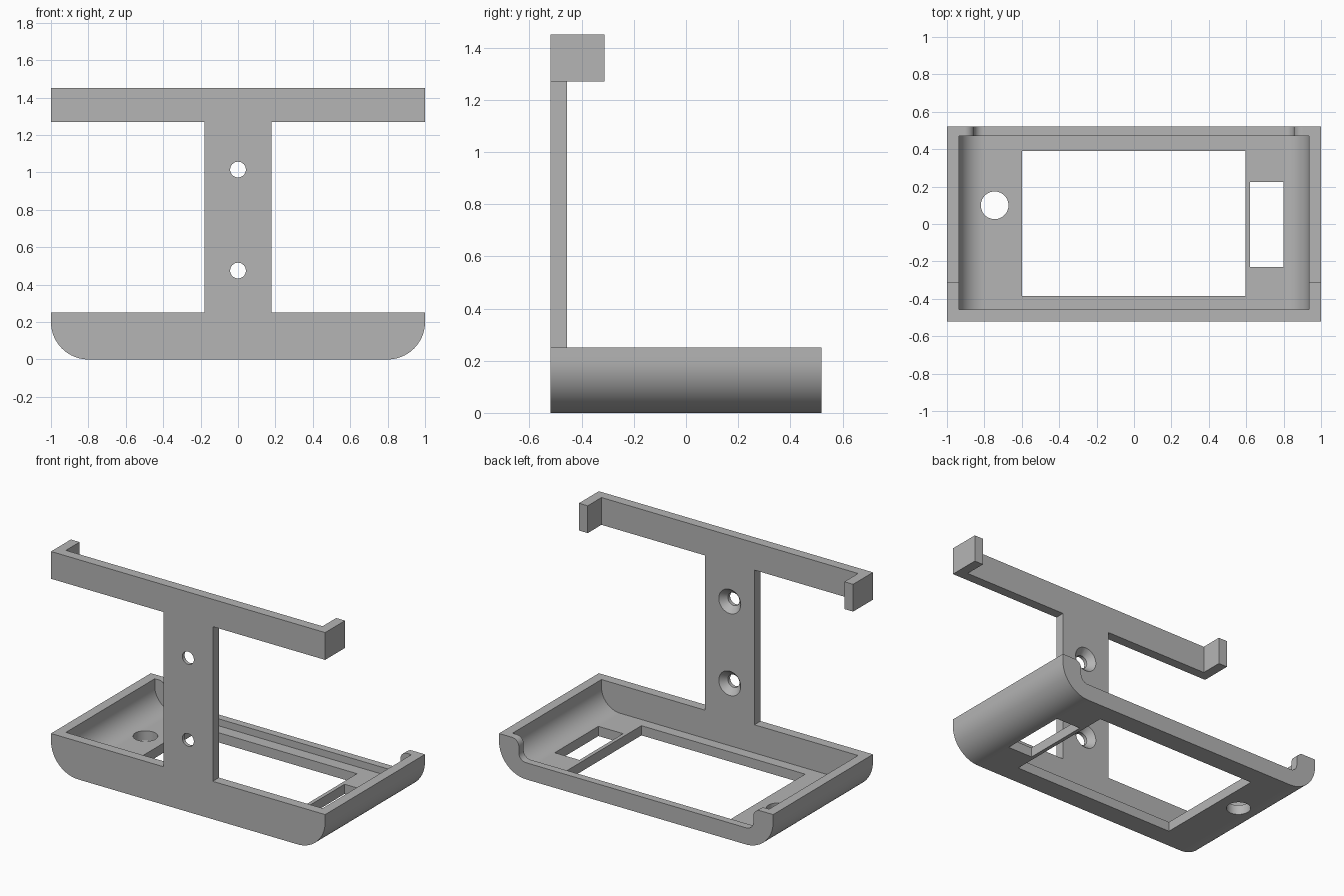
import bpy, bmesh, math

cube = bpy.data.objects.get("Cube")
if cube:
    bpy.data.objects.remove(cube, do_unlink=True)

grey = bpy.data.materials.new("plain grey")
grey.use_nodes = True
COLOUR = (0.46, 0.46, 0.46, 1)
grey.diffuse_color = COLOUR
grey.node_tree.nodes["Principled BSDF"].inputs["Base Color"].default_value = COLOUR

# Shared dimensions
FRONT, BACK = -0.52, 0.52
WALL = 0.064
RIM = 0.25
INNER_FRONT = FRONT + WALL


def arc(cx, cz, r, start, end, steps=20):
    angles = [math.radians(start + (end - start) * i / steps) for i in range(steps + 1)]
    return [(cx + r * math.cos(a), cz + r * math.sin(a)) for a in angles]


def mirrored(half):
    return half + [(-x, z) for x, z in reversed(half)]


def rect(x0, x1, y0, y1):
    return [(x0, y0), (x1, y0), (x1, y1), (x0, y1)]


def prism(name, points, axis, lo, hi):
    """Extrude a flat outline along the y or z axis."""
    place = (lambda u, v, t: (u, t, v)) if axis == "y" else (lambda u, v, t: (u, v, t))
    bm = bmesh.new()
    face = bm.faces.new([bm.verts.new(place(u, v, lo)) for u, v in points])
    top = bmesh.ops.extrude_face_region(bm, geom=[face])["geom"]
    verts = [g for g in top if isinstance(g, bmesh.types.BMVert)]
    bmesh.ops.translate(bm, verts=verts, vec=place(0, 0, hi - lo))
    bmesh.ops.recalc_face_normals(bm, faces=bm.faces)
    mesh = bpy.data.meshes.new(name)
    bm.to_mesh(mesh)
    bm.free()
    mesh.materials.append(grey)
    obj = bpy.data.objects.new(name, mesh)
    bpy.context.collection.objects.link(obj)
    return obj


def activate(obj):
    bpy.ops.object.select_all(action="DESELECT")
    obj.select_set(True)
    bpy.context.view_layer.objects.active = obj


def cut(obj, cutter):
    mod = obj.modifiers.new("cut", "BOOLEAN")
    mod.operation = "DIFFERENCE"
    mod.solver = "EXACT"
    mod.object = cutter
    activate(obj)
    bpy.ops.object.modifier_apply(modifier=mod.name)
    bpy.data.objects.remove(cutter, do_unlink=True)


def smooth(obj):
    activate(obj)
    bpy.ops.object.shade_smooth_by_angle(angle=math.radians(30))
    obj.modifiers.new("even shading", "WEIGHTED_NORMAL").keep_sharp = True


# Tray: round-bottomed shell with a hollow inside
outer = mirrored([(1, RIM)] + arc(0.8, 0.2, 0.2, 0, -90))
tray = prism("tray", outer, "y", FRONT, BACK)
hollow = mirrored([(1 - WALL, 0.4)] + arc(0.8, 0.2, 0.2 - WALL, 0, -90))
cut(tray, prism("hollow_cutter", hollow, "y", INNER_FRONT, 0.47))

# Lowered back lip with S-shaped ends
lip = mirrored([(0.905, 0.4)] + arc(0.905, 0.2, 0.05, 90, 180)
               + arc(0.805, 0.16, 0.05, 0, -90))
cut(tray, prism("lip_cutter", lip, "y", 0.42, 0.6))

# Floor openings: window, slot and round hole
for outline in (rect(-0.6, 0.595, -0.385, 0.39),
                rect(0.62, 0.8, -0.23, 0.225),
                arc(-0.745, 0.1, 0.074, 0, 352.5, 47)):
    cut(tray, prism("floor_cutter", outline, "z", -0.1, 0.15))
smooth(tray)

# Upright post with countersunk screw holes
post = prism("post", rect(-0.18, 0.18, FRONT, INNER_FRONT), "z", RIM, 1.27)
for z in (0.475, 1.015):
    hole = arc(0, z, 0.042, 0, 352.5, 47)
    cut(post, prism("hole_cutter", hole, "y", FRONT - 0.1, INNER_FRONT + 0.1))
    bpy.ops.mesh.primitive_cone_add(
        vertices=48, radius1=0.033, radius2=0.099, depth=0.07,
        location=(0, INNER_FRONT - 0.015, z), rotation=(math.radians(-90), 0, 0))
    sink = bpy.context.object
    sink.data.materials.append(grey)
    cut(post, sink)
smooth(post)

# Top bracket: crossbar with a short arm at each end
bracket = mirrored([(1, FRONT), (1, -0.313), (1 - WALL, -0.313), (1 - WALL, INNER_FRONT)])
prism("top_bracket", bracket, "z", 1.27, 1.45)
